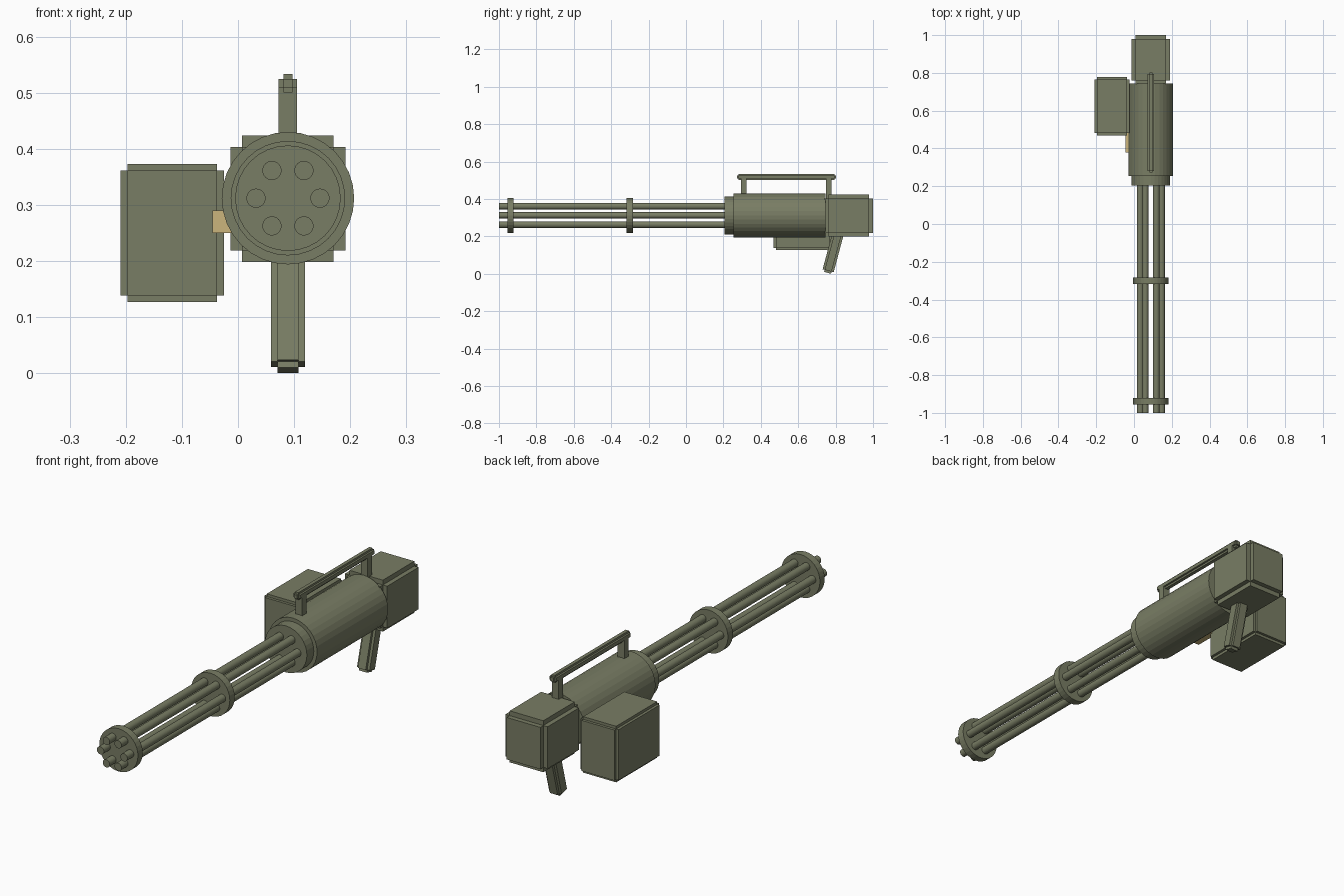
import bpy, bmesh, math
from mathutils import Matrix, Vector

if "Cube" in bpy.data.objects:
    bpy.data.objects.remove(bpy.data.objects["Cube"])

CX, CZ = 0.089, 0.312   # axis of the barrel cluster


def material(name, rgb):
    m = bpy.data.materials.new(name)
    m.diffuse_color = (*rgb, 1)
    m.use_nodes = True
    m.node_tree.nodes["Principled BSDF"].inputs["Base Color"].default_value = m.diffuse_color
    return m


OLIVE = material("olive", (0.19, 0.205, 0.128))
TAN = material("tan", (0.6, 0.46, 0.2))


def finish(bm, name, mat):
    me = bpy.data.meshes.new(name)
    bm.to_mesh(me)
    bm.free()
    me.materials.append(mat)
    ob = bpy.data.objects.new(name, me)
    bpy.context.collection.objects.link(ob)
    return ob


def add_box(bm, size, mat=Matrix()):
    bmesh.ops.create_cube(bm, size=1, matrix=mat @ Matrix.Diagonal((*size, 1)))


def box(name, lo, hi, mat=OLIVE):
    lo, hi = Vector(lo), Vector(hi)
    bm = bmesh.new()
    add_box(bm, hi - lo, Matrix.Translation((lo + hi) / 2))
    return finish(bm, name, mat)


def stepped_box(name, centre, size, step, tilt=0):
    """Box with square notches along all edges: three crossing boxes."""
    bm = bmesh.new()
    m = Matrix.Translation(centre) @ Matrix.Rotation(tilt, 4, 'X')
    for axis in range(3):
        s = [d if i == axis else d - 2 * step for i, d in enumerate(size)]
        add_box(bm, s, m)
    return finish(bm, name, OLIVE)


def cylinder(name, r, y0, y1, x=CX, z=CZ, sides=32):
    bm = bmesh.new()
    m = Matrix.Translation((x, (y0 + y1) / 2, z)) @ Matrix.Rotation(math.pi / 2, 4, 'X')
    bmesh.ops.create_cone(bm, cap_ends=True, segments=sides, radius1=r, radius2=r,
                          depth=y1 - y0, matrix=m)
    return finish(bm, name, OLIVE)


# Rotating cluster: six barrels and two clamp plates
for i in range(6):
    a = i * math.pi / 3
    cylinder(f"barrel_{i + 1}", 0.017, -1.0, 0.22,
             CX + 0.057 * math.cos(a), CZ + 0.057 * math.sin(a))
cylinder("muzzle_clamp", 0.094, -0.955, -0.922)
cylinder("middle_clamp", 0.094, -0.318, -0.284)

# Housing
cylinder("front_collar", 0.102, 0.205, 0.27)
cylinder("main_housing", 0.118, 0.253, 0.745)
stepped_box("rear_housing", (CX, 0.87, 0.311), (0.205, 0.26, 0.226), 0.021)

# Ammunition box and feed
stepped_box("ammo_box", (-0.117, 0.6235, 0.25), (0.184, 0.309, 0.246), 0.012)
box("ammo_feed", (-0.045, 0.378, 0.25), (0.03, 0.49, 0.29), TAN)

# Carry handle
stepped_box("carry_bar", (CX, 0.5375, 0.5165), (0.033, 0.531, 0.033), 0.0085)
for name, y in (("front_post", 0.309), ("rear_post", 0.764)):
    box(name, (CX - 0.0165, y - 0.015, 0.38), (CX + 0.0165, y + 0.015, 0.512))

# Tilted rear grip
TILT = math.radians(15)
L = 0.24
stepped_box("grip", (CX, 0.757 + L / 2 * math.sin(TILT), 0.005 + L / 2 * math.cos(TILT)),
            (0.061, 0.061, L), 0.0115, -TILT)
